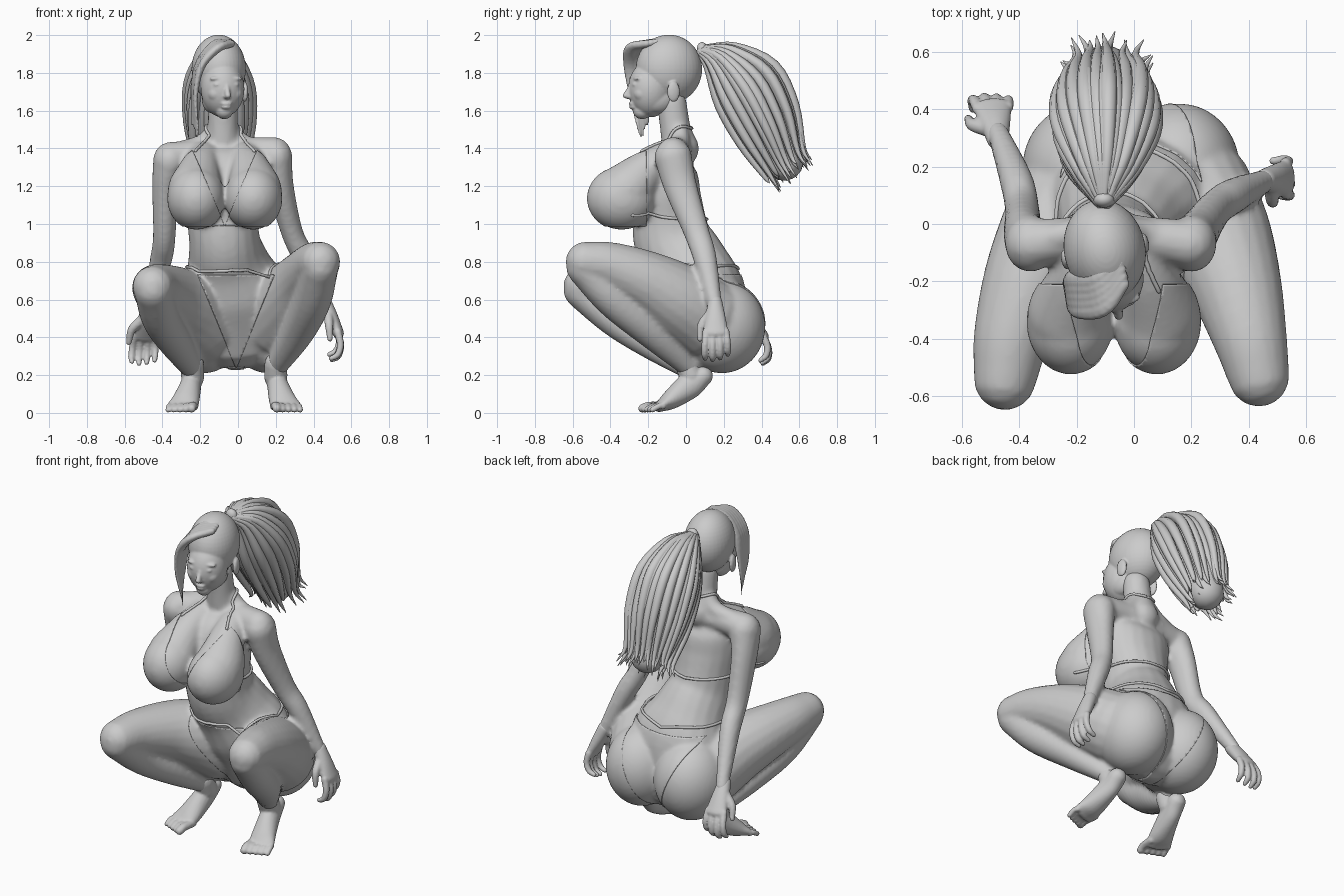
import bpy, bmesh, math, random
from mathutils import Vector, Matrix
from mathutils.bvhtree import BVHTree

if "Cube" in bpy.data.objects:
    bpy.data.objects.remove(bpy.data.objects["Cube"])
random.seed(4)
V = Vector


def spline(pts, n=5):
    """Catmull-Rom samples through points of any dimension."""
    p = [V(q) for q in pts]
    p = [p[0] * 2 - p[1]] + p + [p[-1] * 2 - p[-2]]
    out = []
    for i in range(1, len(p) - 2):
        a, b, c, d = p[i - 1:i + 3]
        for k in range(n):
            t = k / n
            out.append(0.5 * (2 * b + (c - a) * t + (2 * a - 5 * b + 4 * c - d) * t * t
                              + (3 * b - a - 3 * c + d) * t ** 3))
    return out + [p[-2]]


def tube(bm, pts, ref=(1, 0, 0), sides=20, n=5):
    """Round-ended sweep; each point is x, y, z, r or x, y, z, ru, rv."""
    s = spline([tuple(q) if len(q) == 5 else tuple(q) + (q[3],) for q in pts], n)
    c = [V(q[:3]) for q in s]
    rows = []
    for i, q in enumerate(s):
        t = (c[min(i + 1, len(c) - 1)] - c[max(i - 1, 0)]).normalized()
        ru, rv = max(q[3], .001), max(q[4], .001)
        r = min(ru, rv)
        row = [(c[i], t, ru, rv)]
        cap = [math.radians(a) for a in (25, 50, 75)]
        if i == 0:
            row = [(c[i] - t * r * math.sin(a), t, ru * math.cos(a), rv * math.cos(a)) for a in cap[::-1]] + row
        if i == len(s) - 1:
            row += [(c[i] + t * r * math.sin(a), t, ru * math.cos(a), rv * math.cos(a)) for a in cap]
        rows += row
    rings = []
    for o, t, ru, rv in rows:
        u = (V(ref) - t * V(ref).dot(t)).normalized()
        v = t.cross(u)
        rings.append([bm.verts.new(o + u * ru * math.cos(a) + v * rv * math.sin(a))
                      for a in (2 * math.pi * k / sides for k in range(sides))])
    for a, b in zip(rings, rings[1:]):
        for k in range(sides):
            bm.faces.new((a[k], a[k - 1], b[k - 1], b[k])[::-1])
    bm.faces.new(rings[0][::-1])
    bm.faces.new(rings[-1])


def ball(bm, c, r, m=Matrix()):
    r = r if isinstance(r, tuple) else (r, r, r)
    bmesh.ops.create_uvsphere(bm, u_segments=40, v_segments=24, radius=1,
                              matrix=m @ Matrix.Translation(c) @ Matrix.Diagonal((*r, 1)))


def finish(bm, name, voxel=0, smooth=0, thick=0):
    """Make the object, fuse overlapping parts and bake modifiers."""
    bmesh.ops.recalc_face_normals(bm, faces=bm.faces)
    me = bpy.data.meshes.new(name)
    bm.to_mesh(me)
    bm.free()
    ob = bpy.data.objects.new(name, me)
    bpy.context.collection.objects.link(ob)
    if voxel:
        m = ob.modifiers.new("fuse", 'REMESH')
        m.mode, m.voxel_size = 'VOXEL', voxel
        m = ob.modifiers.new("soften", 'SMOOTH')
        m.factor, m.iterations = .5, smooth
    if thick:
        ob.modifiers.new("cloth", 'SOLIDIFY').thickness = thick
    dg = bpy.context.evaluated_depsgraph_get()
    new = bpy.data.meshes.new_from_object(ob.evaluated_get(dg))
    ob.modifiers.clear()
    ob.data = new
    new.shade_smooth()
    return ob


# body: torso, shoulders, neck, bust, hips
b = bmesh.new()
tube(b, [(0, .14, .42, .27, .19), (-.02, .08, .62, .3, .235), (-.05, .005, .78, .225, .22),
         (-.07, -.065, .9, .19, .21), (-.08, -.09, 1.02, .19, .195), (-.08, -.1, 1.16, .21, .18),
         (-.08, -.08, 1.3, .21, .145), (-.08, -.05, 1.39, .16, .07)])
tube(b, [(-.36, -.07, 1.35, .085), (-.22, -.05, 1.37, .075), (-.08, -.04, 1.38, .08),
         (.06, -.05, 1.385, .075), (.195, -.07, 1.375, .085)], ref=(0, 1, 0))
tube(b, [(-.08, -.03, 1.4, .1), (-.08, -.055, 1.5, .082), (-.08, -.075, 1.64, .078)])
for s in (-1, 1):
    x = -.07 + s * .15
    tube(b, [(-.08 + s * .03, -.04, 1.51, .05), (-.08 + s * .1, -.03, 1.43, .05), (-.08 + s * .22, -.05, 1.39, .05)], ref=(0, 1, 0))
    tube(b, [(x - s * .04, -.11, 1.35, .085), (x - s * .02, -.2, 1.29, .105), (x, -.29, 1.2, .14), (x, -.33, 1.16, .15)])
    ball(b, (x, -.34, 1.135), (.15, .18, .165))
    ball(b, (-.01 + s * .17, .19, .455), (.21, .23, .245))
# legs, the right one raised higher
for thigh, calf in (
    ([(.2, .1, .5, .22), (.285, -.05, .6, .2), (.355, -.22, .7, .163), (.405, -.4, .775, .13), (.435, -.53, .8, .108)],
     [(.435, -.54, .77, .095), (.395, -.38, .6, .1), (.315, -.18, .43, .09), (.2, .02, .24, .056)]),
    ([(-.2, .08, .48, .22), (-.28, -.05, .56, .2), (-.36, -.2, .615, .168), (-.425, -.39, .655, .135), (-.45, -.54, .67, .11)],
     [(-.45, -.55, .65, .1), (-.41, -.37, .5, .1), (-.33, -.18, .37, .088), (-.24, .02, .23, .056)])):
    tube(b, thigh)
    tube(b, calf)
# arms
tube(b, [(.2, -.07, 1.36, .088, .1), (.225, -.03, 1.2, .07, .088), (.285, .055, .96, .058, .068),
         (.35, .1, .82, .058, .062), (.465, .155, .56, .037)])
tube(b, [(-.36, -.07, 1.34, .09, .1), (-.385, -.03, 1.2, .07, .088), (-.39, .05, .94, .06, .068),
         (-.41, .15, .8, .058, .062), (-.475, .32, .53, .037)])
body = finish(b, "body", .014, 4)
tree = BVHTree.FromPolygons([v.co for v in body.data.vertices], [p.vertices for p in body.data.polygons])


# hands
def hand(name, w, d, s, sign, k=1.5):
    w, d = V(w), V(d).normalized()
    s = (V(s) - d * V(s).dot(d)).normalized()
    n = d.cross(s) * sign
    P = lambda a, c, e, *r: (*(w + (d * a + s * c + n * e) * k), *(q * k for q in r))
    h = bmesh.new()
    tube(h, [P(-.03, 0, 0, .026), P(.03, 0, 0, .036, .025), P(.09, 0, 0, .045, .02)], ref=s)
    for i in range(4):
        c, f = .034 - .023 * i, (1, 1.08, 1, .82)[i]
        tube(h, [P(.085, c, 0, .014), P(.085 + .045 * f, c * 1.15, .01, .0125),
                 P(.085 + .073 * f, c * 1.2, .034, .0115), P(.085 + .075 * f, c * 1.15, .06, .009)], ref=s, sides=10)
    tube(h, [P(.015, .02, .005, .018), P(.05, .05, .018, .015), P(.095, .056, .035, .01)], ref=n, sides=10)
    finish(h, name, .007, 2)


hand("right_hand", (.475, .155, .545), (.4, .02, -.88), (0, -1, 0), 1)
hand("left_hand", (-.48, .325, .51), (-.1, .62, -.78), (-1, 0, 0), -1)


# feet on tiptoe
def foot(name, x, s):
    f = bmesh.new()
    tube(f, [(x, .09, .195, .053), (x + s * .01, .02, .145, .056, .07),
             (x + s * .035, -.08, .07, .072, .052), (x + s * .055, -.135, .036, .08, .03)])
    tube(f, [(x, 0, .26, .06), (x, .03, .19, .062)])
    for i in range(5):
        tx, r = x + s * (-.008 + .031 * i), (.024, .019, .018, .017, .016)[i]
        ty = -.23 + .013 * i
        tube(f, [(tx, -.12, .035, r), (tx + s * .008, ty + .035, .036, r), (tx + s * .013, ty, r, r)], sides=10)
    finish(f, name, .008, 2)


foot("right_foot", .2, 1)
foot("left_foot", -.24, -1)

# head, turned slightly
M = Matrix.Translation((-.1, -.1, 1.78)) @ Matrix.Rotation(math.radians(12), 4, 'Z')
h = bmesh.new()
for c, r in (((0, .01, .04), (.142, .177, .182)), ((0, -.09, -.065), (.115, .118, .15)),
             ((0, -.135, -.18), (.046, .05, .045)), ((0, -.205, -.105), (.019, .03, .014)),
             ((0, -.19, -.143), (.03, .016, .01)), ((0, -.186, -.161), (.027, .018, .012))):
    ball(h, c, r, M)
for s in (-1, 1):
    for c, r in (((s * .045, -.06, -.12), (.058, .095, .075)), ((s * .14, .005, -.08), (.016, .035, .055)),
                 ((s * .046, -.185, -.042), (.023, .015, .011)), ((s * .048, -.172, -.01), (.04, .022, .012)),
                 ((s * .05, -.145, -.09), (.045, .047, .045))):
        ball(h, c, r, M)
tube(h, [(*(M @ V(p)), r) for p, r in (((0, -.185, -.02), .014), ((0, -.205, -.065), .013), ((0, -.224, -.1), .016))])
finish(h, "head", .0065, 3)

# ponytail: inner mass, tie and loose locks
spine = [(-.105, .08, 1.925, .022, .022), (-.1, .19, 1.885, .095, .085), (-.1, .325, 1.735, .155, .165),
         (-.1, .435, 1.53, .16, .165), (-.1, .52, 1.33, .125, .12)]
p = bmesh.new()
tube(p, [(*q[:3], q[3] * .82, q[4] * .85) for q in spine])
ball(p, (-.105, .085, 1.925), (.036, .028, .038))
finish(p, "ponytail")
p = bmesh.new()
for i in range(36):
    a = 2 * math.pi * i / 36 + random.uniform(-.08, .08)
    wide, drop, sway = random.uniform(.85, 1.1), random.uniform(-.04, .08), random.uniform(-.03, .03)
    pts = []
    for j, (q, r) in enumerate(zip(spine, (.012, .022, .03, .024, .013))):
        pts.append((q[0] + math.cos(a) * q[3] * wide + sway * j / 4, q[1] + math.sin(a) * q[4] * wide * .8,
                    q[2] + math.sin(a) * q[4] * wide * .6, r))
    e = pts[-1]
    pts.append((e[0] + math.cos(a) * .01 + sway, e[1] + .035 + drop * .3, e[2] - .05 - drop * .6, .002))
    tube(p, pts, sides=8, n=4)
finish(p, "ponytail_locks")

# fringe swept over one side of the face
p = bmesh.new()
for i in range(5):
    k = i / 4
    tube(p, [(-.035 - .02 * k, -.21 + .1 * k, 1.955 + .012 * k, .02), (-.11 - .02 * k, -.285 + .1 * k, 1.93 + .015 * k, .04, .025),
             (-.195 - .02 * k, -.295 + .1 * k, 1.83, .036, .02), (-.225 - .012 * k, -.275 + .07 * k, 1.66, .022, .012),
             (-.205 - .04 * k, -.25 + .05 * k, 1.44 + .1 * abs(k - .3), .002)], ref=(0, 1, 0), sides=10)
finish(p, "fringe", .007, 2)


# bikini panels: trimmed copies of the body surface
def panel(name, planes):
    c = bmesh.new()
    c.from_mesh(body.data)
    for co, no in planes:
        bmesh.ops.bisect_plane(c, geom=c.verts[:] + c.edges[:] + c.faces[:], plane_co=co, plane_no=no, clear_outer=True)
    c.normal_update()
    for v, nrm in [(v, v.normal.copy()) for v in c.verts]:
        v.co += nrm * .005
    finish(c, name, thick=.006)


for s, side in ((-1, "left"), (1, "right")):
    x = -.07 + s * .09
    panel(side + "_cup", [((x, 0, 1.2), (-s * .92, 0, .39)), ((0, 0, .99), (0, 0, -1)), ((0, -.21, 1), (0, 1, 0)),
                          ((-.07 + s * .19, 0, 1.38), (s * .7, 0, .7))])
for name, yn, y0, w in (("bottom_front", 1, .08, .13), ("bottom_back", -1, .08, .17)):
    panel(name, [((0, y0, 0), (0, yn, 0)), ((0, 0, .73), (0, 0, 1))]
          + [((-.01 + s * w, 0, .55), (s * .92, 0, -.38)) for s in (-1, 1)])


# bikini cords laid on the body
def cord(c, pts, r=.008):
    out = []
    for q in spline(pts, 8):
        co, nrm, _, _ = tree.find_nearest(q)
        out.append((*(co + nrm * .004), r))
    tube(c, out, ref=(.3, .2, .93) if abs(pts[0][2] - pts[-1][2]) < .1 else (1, 0, 0), sides=8, n=1)


c = bmesh.new()
for s in (-1, 1):
    X = lambda d: -.07 + s * d
    cord(c, [(X(.16), -.24, 1.4), (X(.12), -.16, 1.45), (X(.08), -.05, 1.5), (X(.01), .04, 1.51)])
    cord(c, [(X(.28), -.28, 1.04), (X(.21), -.1, 1.03), (X(.12), .07, 1.03), (X(0), .13, 1.03)])
    cord(c, [(-.02, -.28, .73), (-.02 + s * .14, -.22, .74), (-.02 + s * .25, -.02, .77),
             (-.02 + s * .22, .16, .78), (-.02, .27, .76)])
finish(c, "bikini_cords")
